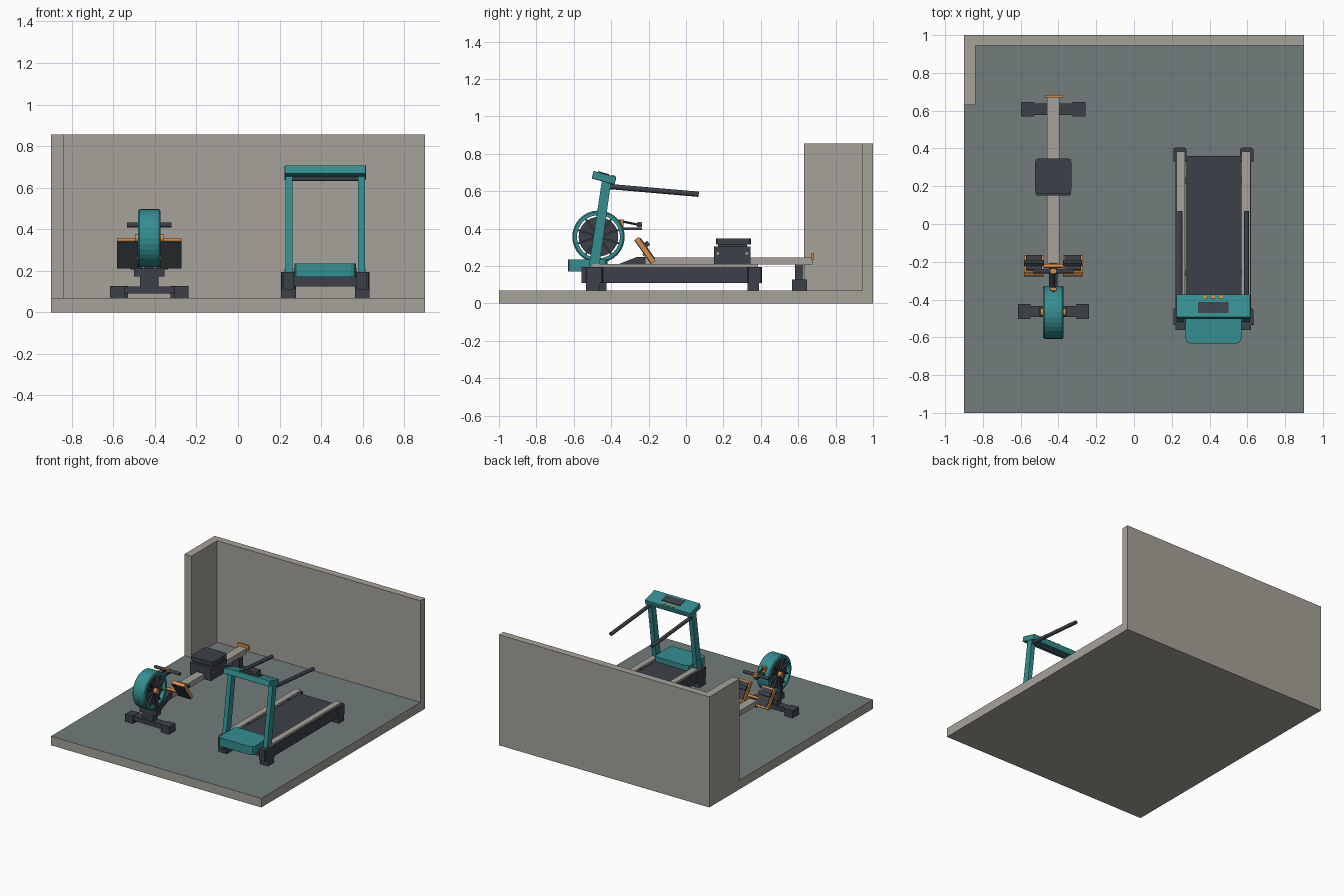
import bpy, bmesh, math
from mathutils import Vector, Matrix

if "Cube" in bpy.data.objects:
    bpy.data.objects.remove(bpy.data.objects["Cube"])


def mat(name, r, g, b):
    m = bpy.data.materials.new(name)
    m.diffuse_color = (r, g, b, 1)
    m.use_nodes = True
    m.node_tree.nodes["Principled BSDF"].inputs["Base Color"].default_value = m.diffuse_color
    return m


STONE = mat("warm_stone", 0.38, 0.36, 0.32)
FLOOR = mat("rubber_floor", 0.17, 0.20, 0.20)
DARK = mat("charcoal", 0.045, 0.053, 0.065)
TEAL = mat("teal", 0.035, 0.27, 0.28)
ORANGE = mat("orange", 0.68, 0.27, 0.06)


def finish(name, bm, m, matrix=Matrix(), smooth=False):
    bmesh.ops.recalc_face_normals(bm, faces=bm.faces)
    me = bpy.data.meshes.new(name)
    bm.to_mesh(me)
    bm.free()
    me.materials.append(m)
    o = bpy.data.objects.new(name, me)
    o.matrix_world = matrix
    bpy.context.collection.objects.link(o)
    if smooth:
        bpy.context.view_layer.objects.active = o
        o.select_set(True)
        bpy.ops.object.shade_smooth_by_angle(angle=math.radians(35))
        o.select_set(False)
    return o


def box(name, x, y, z, m, bevel=0.0, tilt=0.0, axis=None):
    """Box from ranges; tilt turns it about x; axis limits the bevel to edges along it."""
    size = Vector((x[1] - x[0], y[1] - y[0], z[1] - z[0]))
    mid = Vector((x[0] + x[1], y[0] + y[1], z[0] + z[1])) / 2
    bm = bmesh.new()
    bmesh.ops.create_cube(bm, size=1)
    bmesh.ops.scale(bm, vec=size, verts=bm.verts)
    if bevel:
        edges = [e for e in bm.edges if axis is None or
                 abs((e.verts[0].co - e.verts[1].co).normalized()[axis]) > 0.9]
        bmesh.ops.bevel(bm, geom=edges, offset=bevel, segments=2, profile=0.5, affect='EDGES')
    return finish(name, bm, m, Matrix.Translation(mid) @ Matrix.Rotation(tilt, 4, 'X'))


def rod(name, a, b, r, m, sides=12):
    a, b = Vector(a), Vector(b)
    bm = bmesh.new()
    bmesh.ops.create_cone(bm, cap_ends=True, segments=sides, radius1=r, radius2=r,
                          depth=(b - a).length)
    rot = (b - a).to_track_quat('Z', 'Y').to_matrix().to_4x4()
    return finish(name, bm, m, Matrix.Translation((a + b) / 2) @ rot, True)


def side_profile(name, x, pts, m):
    """Extrude a (y, z) outline across the x range."""
    bm = bmesh.new()
    f = bm.faces.new([bm.verts.new((x[0], y, z)) for y, z in pts])
    new = bmesh.ops.extrude_face_region(bm, geom=[f])['geom']
    bmesh.ops.translate(bm, vec=(x[1] - x[0], 0, 0),
                        verts=[v for v in new if isinstance(v, bmesh.types.BMVert)])
    return finish(name, bm, m)


# Room: floor slab with a rubber top, back wall and short side wall
slab = box("floor_slab", (-0.9, 0.9), (-1, 1), (0, 0.07), STONE)
slab.data.materials.append(FLOOR)
for p in slab.data.polygons:
    p.material_index = 1 if p.normal.z > 0.5 else 0
box("back_wall", (-0.9, 0.9), (0.945, 1), (0.07, 0.855), STONE)
box("side_wall", (-0.9, -0.84), (0.63, 0.945), (0.07, 0.855), STONE)

# Treadmill
T = 0.42


def pair(a, b, s):
    """x range at distance a..b from the treadmill centre on side s."""
    return tuple(sorted((T + s * a, T + s * b)))


box("running_belt", (T - 0.143, T + 0.143), (-0.50, 0.36), (0.13, 0.197), DARK)
box("deck_front_beam", (T - 0.15, T + 0.15), (-0.53, -0.48), (0.125, 0.18), DARK)
for s in (-1, 1):
    box("side_frame", pair(0.15, 0.2, s), (-0.56, 0.40), (0.11, 0.195), DARK)
    box("side_rail", pair(0.15, 0.196, s), (-0.50, 0.385), (0.195, 0.21), STONE)
    for y in (-0.26, 0.23):
        box("belt_bracket", pair(0.138, 0.152, s), (y - 0.015, y + 0.015), (0.15, 0.2), DARK)
    for y0, y1 in ((-0.535, -0.445), (0.33, 0.405)):
        box("end_cap", pair(0.142, 0.212, s), (y0, y1), (0.11, 0.194), DARK, 0.012, axis=2)
        box("deck_foot", pair(0.142, 0.212, s), (y0, y1 - 0.015), (0.07, 0.112), DARK)
    side_profile("upright", pair(0.158, 0.192, s),
                 [(-0.52, 0.19), (-0.465, 0.19), (-0.40, 0.655), (-0.45, 0.655)], TEAL)
    rod("handrail", (T + s * 0.176, -0.43, 0.627), (T + s * 0.176, 0.068, 0.584), 0.014, DARK)
box("motor_cover", (T - 0.148, T + 0.148), (-0.632, -0.42), (0.17, 0.235), TEAL, 0.025, axis=2)
rod("console_crossbar", (T - 0.17, -0.43, 0.643), (T + 0.17, -0.43, 0.643), 0.012, DARK)

# Tilted console with screen and three buttons
TILT = math.radians(-15)
CONSOLE = Matrix.Translation((T, -0.438, 0.672)) @ Matrix.Rotation(TILT, 4, 'X')


def on_console(o, x, y, z):
    o.matrix_world = CONSOLE @ Matrix.Translation((x, y, z))


on_console(box("console", (-0.196, 0.196), (-0.063, 0.063), (-0.021, 0.021), TEAL, 0.005), 0, 0, 0)
on_console(box("screen", (-0.08, 0.08), (-0.03, 0.03), (-0.004, 0.004), DARK), 0, -0.01, 0.022)
for i in (-1, 0, 1):
    on_console(rod("console_button", (0, 0, -0.004), (0, 0, 0.004), 0.01, ORANGE), i * 0.042, 0.046, 0.022)

# Rowing machine: rail, end stop and stands
R = -0.427
box("seat_rail", (R - 0.033, R + 0.033), (-0.22, 0.675), (0.208, 0.247), STONE)
box("rail_end_stop", (R - 0.048, R + 0.048), (0.67, 0.684), (0.232, 0.27), ORANGE)
for name, y, half in (("rear", 0.607, 0.17), ("front", -0.463, 0.188)):
    box(name + "_stand_beam", (R - half, R + half), (y - 0.03, y + 0.03), (0.09, 0.125), DARK)
    for s in (-1, 1):
        x = sorted((R + s * half, R + s * (half - 0.068)))
        box(name + "_stand_foot", x, (y - 0.039, y + 0.039), (0.07, 0.127), DARK)
box("rear_leg", (R - 0.03, R + 0.03), (0.582, 0.627), (0.12, 0.21), DARK)
box("front_leg", (R - 0.045, R + 0.045), (-0.49, -0.435), (0.12, 0.19), DARK)
side_profile("rail_brace", (R - 0.022, R + 0.022),
             [(-0.45, 0.125), (-0.45, 0.175), (-0.26, 0.25), (-0.17, 0.245), (-0.17, 0.205), (-0.26, 0.2)], DARK)
box("fork_base", (R - 0.073, R + 0.073), (-0.49, -0.435), (0.172, 0.214), DARK)

# Flywheel: hollow rim, fan disc, spokes and hub
HUB = Vector((R, -0.468, 0.357))
bm = bmesh.new()
loop = [bm.verts.new(c) for c in ((-0.047, 0, 0.14), (0.047, 0, 0.14), (0.054, 0, 0.133),
                                  (0.054, 0, 0.115), (-0.054, 0, 0.115), (-0.054, 0, 0.133))]
edges = [bm.edges.new((loop[i], loop[(i + 1) % 6])) for i in range(6)]
bmesh.ops.spin(bm, geom=loop + edges, cent=(0, 0, 0), axis=(1, 0, 0), angle=math.tau,
               steps=32, use_duplicate=False)
bmesh.ops.remove_doubles(bm, verts=bm.verts, dist=0.0005)
finish("flywheel_rim", bm, TEAL, Matrix.Translation(HUB))
dx = Vector((1, 0, 0))
rod("fan_disc", HUB - dx * 0.03, HUB + dx * 0.03, 0.106, DARK, 32)
for i in range(10):
    a = math.tau * i / 10
    o = box("fan_spoke", (-0.043, 0.043), (-0.005, 0.005), (-0.05, 0.05), DARK)
    o.matrix_world = Matrix.Translation(HUB) @ Matrix.Rotation(a, 4, 'X') @ Matrix.Translation((0, 0, 0.067))
rod("flywheel_hub", HUB - dx * 0.068, HUB + dx * 0.068, 0.02, ORANGE, 16)
for s in (-1, 1):
    box("fork_arm", sorted((R + s * 0.057, R + s * 0.065)), (-0.48, -0.456), (0.2, 0.36), DARK)

# Pull handle with strap and rest
rod("pull_handle", (R - 0.108, -0.25, 0.42), (R + 0.108, -0.25, 0.42), 0.012, DARK)
rod("pull_strap", (R, -0.36, 0.443), (R, -0.25, 0.42), 0.006, DARK, 8)
box("handle_rest", (R - 0.015, R + 0.015), (-0.345, -0.235), (0.392, 0.407), DARK)
box("handle_clip", (R - 0.014, R + 0.014), (-0.262, -0.236), (0.41, 0.435), ORANGE)
box("strap_guide", (R - 0.018, R + 0.018), (-0.352, -0.335), (0.40, 0.45), ORANGE)

# Footplates leaning forward, each with backing, pad, heel cup and strap
for s in (-1, 1):
    base = Matrix.Translation((R + s * 0.103, -0.218, 0.285)) @ Matrix.Rotation(math.radians(-55), 4, 'X')
    for name, hx, y, z, m in (("footplate", 0.053, (-0.078, 0.078), (-0.012, 0.012), ORANGE),
                              ("footplate_backing", 0.052, (-0.077, 0.077), (-0.018, -0.012), DARK),
                              ("foot_pad", 0.043, (-0.066, 0.066), (0.012, 0.018), DARK),
                              ("foot_strap", 0.05, (-0.035, -0.008), (0.018, 0.038), DARK)):
        o = box(name, (-hx, hx), y, z, m)
        o.matrix_world = base @ o.matrix_world
rod("footplate_axle", (R - 0.06, -0.222, 0.262), (R + 0.06, -0.222, 0.262), 0.01, ORANGE)

# Sliding seat
box("seat_carriage", (R - 0.09, R + 0.09), (0.15, 0.345), (0.207, 0.305), DARK)
box("seat_post", (R - 0.07, R + 0.07), (0.17, 0.325), (0.30, 0.32), DARK)
box("seat_pad", (R - 0.096, R + 0.096), (0.16, 0.348), (0.315, 0.347), DARK, 0.02, axis=2)
for s in (-1, 1):
    for y in (0.17, 0.325):
        rod("seat_roller", (R + s * 0.08, y, 0.268), (R + s * 0.094, y, 0.268), 0.008, STONE)
